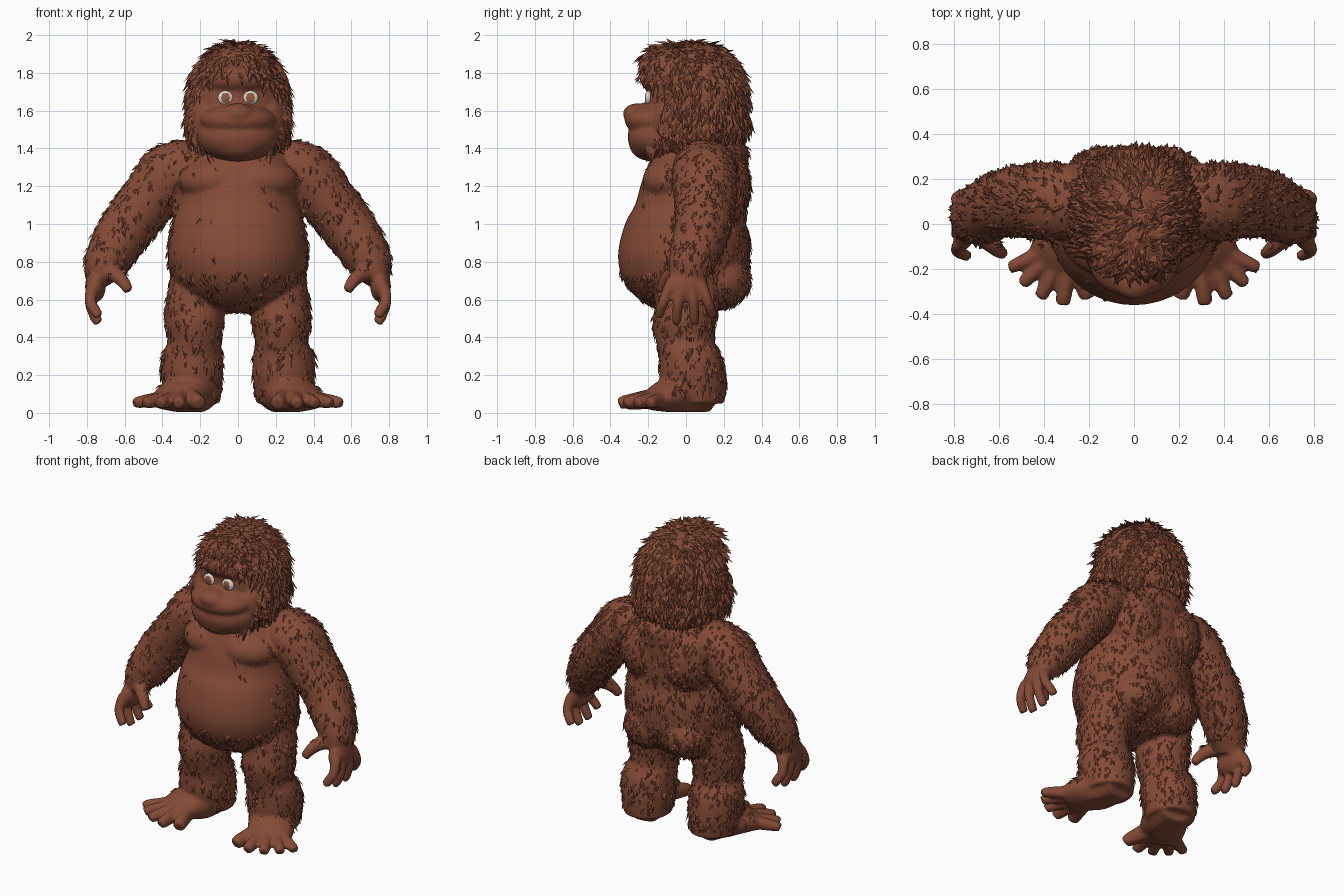
import bpy, bmesh, math, random
from mathutils import Vector, Matrix

random.seed(4)
cube = bpy.data.objects.get("Cube")
if cube:
    bpy.data.objects.remove(cube, do_unlink=True)


def material(name, color):
    m = bpy.data.materials.new(name)
    m.use_nodes = True
    m.diffuse_color = color
    m.node_tree.nodes["Principled BSDF"].inputs["Base Color"].default_value = color
    return m


BROWN = material("reddish brown", (0.235, 0.07, 0.038, 1))
WHITE = material("eye white", (0.7, 0.66, 0.63, 1))
IRIS = material("warm iris", (0.3, 0.1, 0.05, 1))
Y, Z = Vector((0, 1, 0)), Vector((0, 0, 1))


def ball(bm, center, radii):
    mat = Matrix.Translation(center) @ Matrix.Diagonal((*radii, 1))
    bmesh.ops.create_uvsphere(bm, u_segments=32, v_segments=20, radius=1, matrix=mat)


def spline(sections, steps=3):
    """Add smooth in-between sections."""
    s = [Vector(q) for q in sections]
    out = []
    for i in range(len(s) - 1):
        a, b, c, d = s[max(i - 1, 0)], s[i], s[i + 1], s[min(i + 2, len(s) - 1)]
        for k in range(steps):
            t = k / steps
            out.append(b + (c - a) * t / 2 + (a * 2 - b * 5 + c * 4 - d) * t * t / 2
                       + (b * 3 - a - c * 3 + d) * t ** 3 / 2)
    return out + [s[-1]]


def tube(bm, sections, side=1, ref=Y, level=False, n=24):
    """Loft ellipses (x, y, z, a, b); b lies along ref, a across it."""
    rings = []
    sections = spline(sections)
    pts = [Vector(s[:3]) for s in sections]
    for i, s in enumerate(sections):
        t = Z if level else (pts[min(i + 1, len(pts) - 1)] - pts[max(i - 1, 0)]).normalized()
        v = (ref - t * ref.dot(t)).normalized()
        u = v.cross(t)
        ring = []
        for k in range(n):
            a = math.tau * k / n
            p = pts[i] + u * s[3] * math.cos(a) + v * s[4] * math.sin(a)
            ring.append(bm.verts.new((p.x * side, p.y, p.z)))
        rings.append(ring)
    faces = [bm.faces.new(rings[0]), bm.faces.new(rings[-1])]
    for r, q in zip(rings, rings[1:]):
        faces += [bm.faces.new((r[k], r[k - 1], q[k - 1], q[k])) for k in range(n)]
    bmesh.ops.recalc_face_normals(bm, faces=faces)


def make_object(name, bm, mats):
    mesh = bpy.data.meshes.new(name)
    bm.to_mesh(mesh)
    bm.free()
    for m in mats:
        mesh.materials.append(m)
    ob = bpy.data.objects.new(name, mesh)
    bpy.context.collection.objects.link(ob)
    return ob


def fuse(name, bm, voxel, smoothing):
    """Melt overlapping shapes into one soft skin."""
    ob = make_object(name, bm, [BROWN])
    mod = ob.modifiers.new("melt", 'REMESH')
    mod.mode = 'VOXEL'
    mod.voxel_size = voxel
    mod = ob.modifiers.new("soften", 'SMOOTH')
    mod.factor = 0.5
    mod.iterations = smoothing
    deps = bpy.context.evaluated_depsgraph_get()
    mesh = bpy.data.meshes.new_from_object(ob.evaluated_get(deps))
    ob.modifiers.clear()
    ob.data = mesh
    mesh.materials.clear()
    mesh.materials.append(BROWN)
    for p in mesh.polygons:
        p.use_smooth = True
        p.material_index = 0
    return ob


def grow_fur(name, skin, count, length, lift, density):
    """Scatter ridged, downward pointing tufts over the skin."""
    bm = bmesh.new()
    polys = skin.data.polygons
    for _ in range(count):
        f = random.choice(polys)
        p, n = f.center.copy(), f.normal.copy()
        if random.random() > density(p, n):
            continue
        flow = -Z + Vector([random.uniform(-0.4, 0.4) for _ in range(3)])
        flow = (flow - n * flow.dot(n)).normalized()
        across = n.cross(flow)
        size = length * random.uniform(0.6, 1.3)
        p += across * random.uniform(-0.01, 0.01) - n * 0.005
        tip = p + flow * size + n * size * random.uniform(0.5, 1.4) * lift
        a = bm.verts.new(p - across * size * 0.32)
        b = bm.verts.new(p + across * size * 0.32)
        ridge = bm.verts.new(p + flow * size * 0.4 + n * size * 0.26)
        end = bm.verts.new(tip)
        for tri in ((a, end, ridge), (ridge, end, b), (a, ridge, b)):
            bm.faces.new(tri)
    return make_object(name, bm, [BROWN])


# Torso: round hanging belly, chest and back
bm = bmesh.new()
tube(bm, [(0, .01, .535, .1, .12), (0, .01, .57, .2, .215), (0, .0, .64, .295, .29),
          (0, -.005, .72, .35, .335), (0, -.01, .82, .372, .35), (0, -.005, .92, .367, .342),
          (0, 0, 1.02, .347, .315), (0, .025, 1.1, .327, .295), (0, .04, 1.2, .32, .282),
          (0, .06, 1.3, .31, .267), (0, .09, 1.4, .25, .24), (0, .1, 1.46, .14, .15)],
     level=True, n=40)
for side in (1, -1):
    ball(bm, (side * .11, -.06, 1.23), (.21, .17, .125))      # chest
    ball(bm, (side * .13, .165, .7), (.17, .175, .15))        # buttock
    ball(bm, (side * .14, .175, 1.2), (.18, .165, .22))       # upper back
    ball(bm, (side * .3, .1, 1.3), (.14, .17, .145))          # shoulder
    # Arm
    tube(bm, [(.25, .1, 1.34, .11, .15), (.36, .1, 1.27, .16, .175), (.47, .1, 1.13, .15, .165),
              (.58, .09, .99, .145, .15), (.665, .05, .86, .13, .135), (.715, .02, .77, .105, .115),
              (.735, 0, .7, .068, .09)], side)
    # Hand, fingers and thumb
    ball(bm, (side * .755, 0, .67), (.055, .115, .085))
    for y, low in ((-.118, .51), (-.042, .475), (.038, .475), (.115, .51)):
        tube(bm, [(.77, y * .75, .67, .035, .03), (.782, y, .59, .032, .028),
                  (.755, y * 1.15, low + .03, .03, .026), (.735, y * 1.2, low, .026, .024)], side, n=12)
    tube(bm, [(.7, -.04, .75, .05, .045), (.645, -.08, .73, .042, .04),
              (.605, -.115, .69, .034, .034), (.578, -.135, .645, .026, .024)], side, n=12)
    # Leg with a crease under the knee
    tube(bm, [(.19, .03, .75, .16, .19), (.22, .01, .6, .16, .17), (.23, -.01, .48, .157, .168),
              (.23, -.005, .38, .14, .155), (.243, .025, .3, .163, .165), (.243, .035, .18, .163, .175),
              (.238, .055, .05, .143, .15)], side, level=True)
    # Foot and toes fanning outward
    tube(bm, [(.22, .14, .06, .1, .06), (.25, .0, .1, .13, .115), (.31, -.1, .09, .14, .09),
              (.36, -.19, .06, .125, .05)], side, ref=Z)
    for tx, ty, r in ((.205, -.325, .04), (.315, -.355, .035), (.415, -.325, .033),
                      (.495, -.265, .032), (.55, -.195, .031)):
        bx, by = .28 + (tx - .28) * .45, -.06 + (ty + .06) * .45
        mx, my = .28 + (tx - .28) * .88, -.06 + (ty + .06) * .88
        tube(bm, [(bx, by, .075, r * 1.15, r * 1.4), (mx, my, .058, r, r * 1.1),
                  (tx, ty, .048, r * .92, r * .85)], side, ref=Z, n=12)
body = fuse("body", bm, .0115, 4)
for v in body.data.vertices:                                  # flat soles
    v.co.z = max(v.co.z, .006)

# Head: skull, jowls, forelock, forehead, muzzle, lips and nose
bm = bmesh.new()
ball(bm, (0, .06, 1.645), (.268, .27, .315))
ball(bm, (0, .1, 1.54), (.265, .235, .2))
ball(bm, (0, -.06, 1.85), (.17, .175, .1))
ball(bm, (0, -.075, 1.77), (.2, .17, .1))
ball(bm, (0, -.13, 1.46), (.215, .18, .135))
ball(bm, (0, -.17, 1.42), (.15, .13, .09))
ball(bm, (0, -.165, 1.55), (.2, .16, .09))
ball(bm, (0, -.25, 1.585), (.09, .085, .055))
for side in (1, -1):
    ball(bm, (side * .17, .0, 1.54), (.1, .18, .17))          # cheek
head = fuse("head", bm, .012, 4)


def body_density(p, n):
    x = abs(p.x)
    if p.z < .1 or (p.z < .19 and p.y < -.09) or (x > .55 and p.z < .74):
        return 0                                              # bare feet and hands
    if x < .33 and n.y < -.3 and .75 < p.z < 1.36:
        return .04                                            # bare belly and chest
    return .9 if n.y > -.3 else .55


def head_density(p, n):
    if p.y < -.04 and (p.x / .23) ** 2 + ((p.z - 1.56) / .25) ** 2 < 1:
        return 0                                              # bare face
    return .4 if p.z < 1.4 and p.y < 0 else 1


grow_fur("body_fur", body, 6500, .043, .3, body_density)
grow_fur("head_fur", head, 2200, .072, .34, head_density)

# Eyes: shallow white domes with a brown iris facing forward
for side, label in ((1, "left"), (-1, "right")):
    bm = bmesh.new()
    mat = (Matrix.Translation((side * .066, -.198, 1.668)) @ Matrix.Diagonal((.042, .02, .038, 1))
           @ Matrix.Rotation(math.pi / 2, 4, 'X'))
    bmesh.ops.create_uvsphere(bm, u_segments=24, v_segments=16, radius=1, matrix=mat)
    for f in bm.faces:
        c = f.calc_center_median()
        f.material_index = int(math.hypot(c.x - side * .066, c.z - 1.668) < .025 and c.y < -.198)
        f.smooth = True
    make_object(label + "_eye", bm, [WHITE, IRIS])
